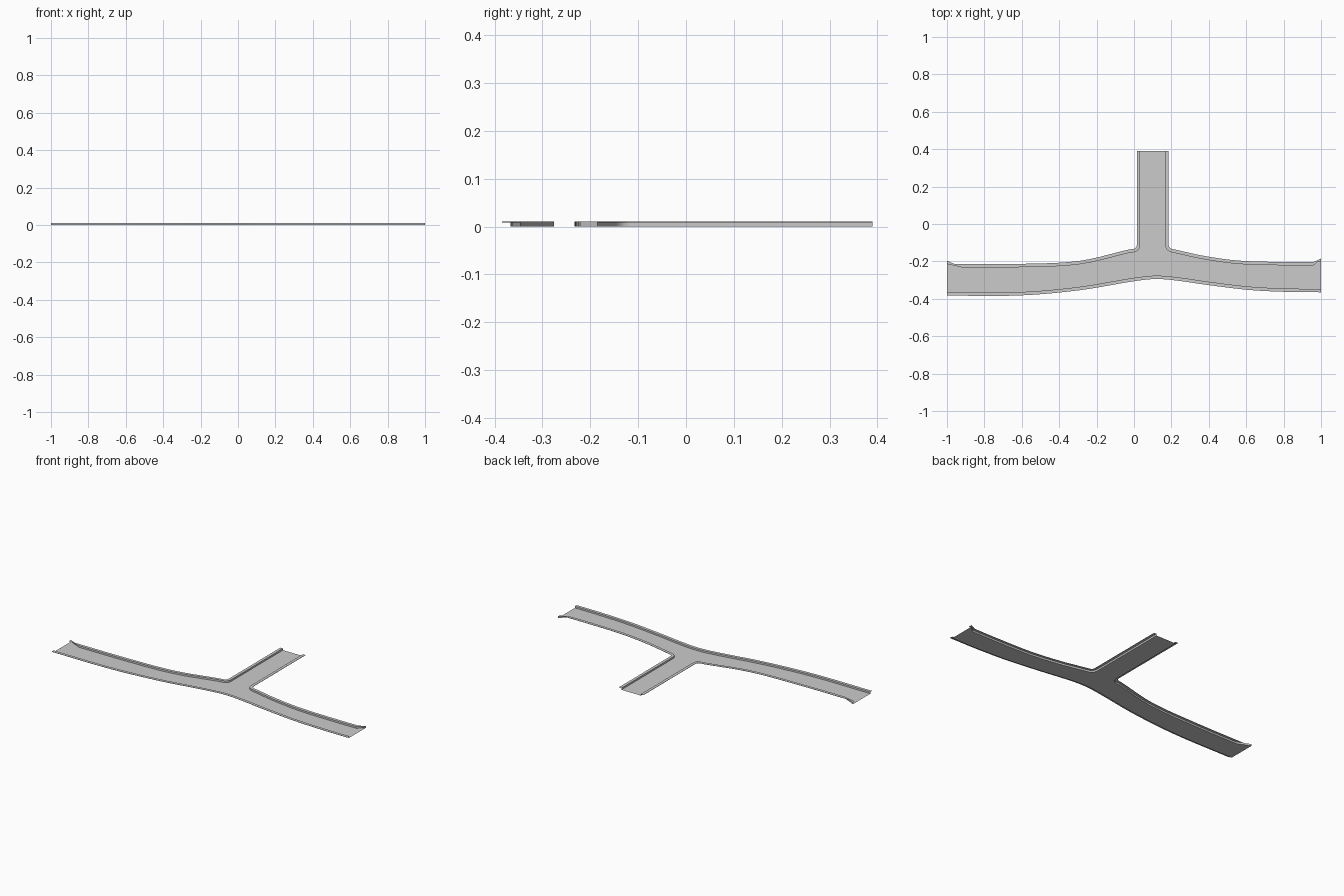
import bpy, bmesh
from mathutils import Vector

if "Cube" in bpy.data.objects:
    bpy.data.objects.remove(bpy.data.objects["Cube"])

W = 0.018             # kerb width
TOP, LIP, ROAD = 0.0105, 0.0085, 0.0


def spline(pts, n=5):
    """Smooth curve through the points."""
    p = [Vector(q) for q in pts]
    p = [2 * p[0] - p[1]] + p + [2 * p[-1] - p[-2]]
    out = []
    for i in range(1, len(p) - 2):
        a, b, c, d = p[i - 1:i + 3]
        m0 = (c - a) / (c - a).length * (c - b).length
        m1 = (d - b) / (d - b).length * (c - b).length
        for k in range(n):
            t = k / n
            out.append((2*t**3 - 3*t*t + 1) * b + (t**3 - 2*t*t + t) * m0
                       + (3*t*t - 2*t**3) * c + (t**3 - t*t) * m1)
    return out + [p[-2]]


def offset(path, dist):
    """Shift a path sideways to its left, keeping the ends square."""
    out = []
    for i, p in enumerate(path):
        d = path[min(i + 1, len(path) - 1)] - path[max(i - 1, 0)]
        if i in (0, len(path) - 1):
            d = Vector((1, 0)) if abs(d.x) > abs(d.y) else Vector((0, 1 if d.y > 0 else -1))
        d.normalize()
        out.append(p + dist * Vector((-d.y, d.x)))
    return out


def make(name, bm):
    me = bpy.data.meshes.new(name)
    bm.to_mesh(me)
    bm.free()
    ob = bpy.data.objects.new(name, me)
    bpy.context.collection.objects.link(ob)
    return ob


def kerb(name, outer):
    """Outer lip, flat pavement top and inner kerb face; returns the road edge."""
    inner = offset(outer, W)
    bm = bmesh.new()
    rails = [[bm.verts.new((p.x, p.y, z)) for p in path]
             for path, z in ((outer, LIP), (outer, TOP), (inner, TOP), (inner, ROAD))]
    for a, b in zip(rails, rails[1:]):
        for i in range(len(a) - 1):
            bm.faces.new((a[i], a[i + 1], b[i + 1], b[i]))
    make(name, bm)
    return inner


# Outer pavement edges, running anticlockwise around the road
front = spline([(-1, -.383), (-.61, -.382), (-.29, -.354), (0, -.306), (.12, -.294),
                (.24, -.304), (.4, -.327), (.62, -.353), (.82, -.363), (1, -.365)])
right = spline([(1, -.203), (.8, -.203), (.564, -.196), (.377, -.171), (.23, -.139),
                (.2, -.132), (.187, -.122), (.185, -.105)])
right.append(Vector((.185, .39)))
left = [Vector((.015, .39))] + spline(
    [(.015, -.105), (.013, -.122), (0, -.132), (-.03, -.137), (-.29, -.197),
     (-.6, -.213), (-1, -.214)])

edges = [kerb("front_pavement", front),
         kerb("right_pavement", right),
         kerb("left_pavement", left)]

# Road surface between the kerbs
bm = bmesh.new()
f = bm.faces.new([bm.verts.new((p.x, p.y, ROAD)) for e in edges for p in e])
f.normal_update()
if f.normal.z < 0:
    f.normal_flip()
bmesh.ops.triangulate(bm, faces=[f])
make("road_surface", bm)
